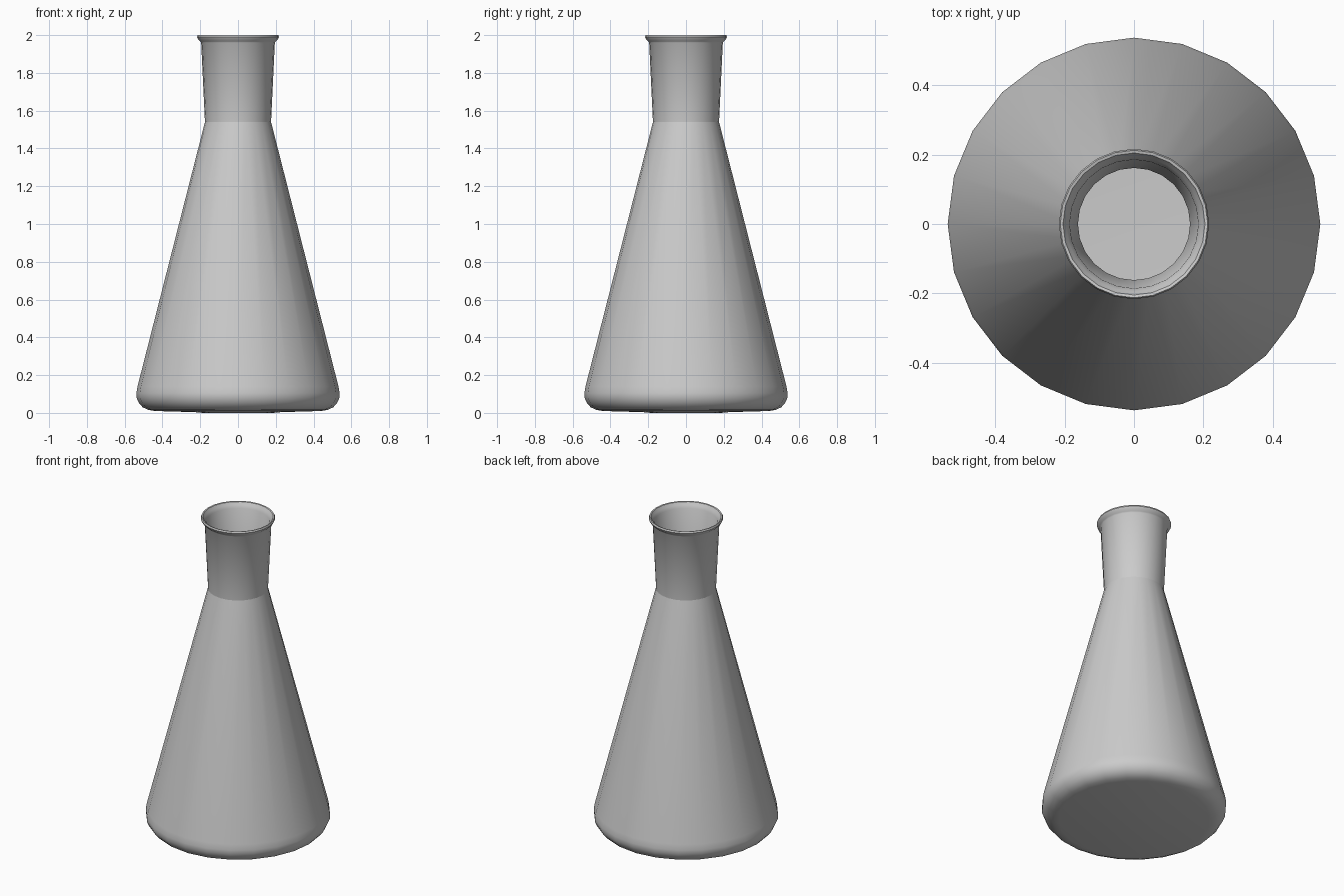
import bpy, bmesh, math

if "Cube" in bpy.data.objects:
    bpy.data.objects.remove(bpy.data.objects["Cube"])

SIDES = 24
NECK_Z = 1.54

# Outer wall from the foot up, over the lip, then the inner wall down to the floor
outer = [(0, 0.0), (0.185, 0.0), (0.23, 0.004), (0.44, 0.01), (0.475, 0.016),
         (0.505, 0.03), (0.525, 0.053), (0.537, 0.08), (0.538, 0.105),
         (0.532, 0.14), (0.175, NECK_Z), (0.195, 1.96)]
lip = [(0.2, 1.967), (0.211, 1.977), (0.217, 1.99), (0.213, 2.0),
       (0.205, 1.998), (0.196, 1.982), (0.186, 1.965)]
inner = [(0.162, NECK_Z), (0.52, 0.137), (0.525, 0.105), (0.515, 0.06),
         (0.495, 0.038), (0.44, 0.021), (0.185, 0.011), (0, 0.011)]


def lathe(name, profile):
    bm = bmesh.new()
    rings = []
    for r, z in profile:
        n = 1 if r == 0 else SIDES
        rings.append([bm.verts.new((r * math.cos(2 * math.pi * i / SIDES),
                                    r * math.sin(2 * math.pi * i / SIDES), z))
                      for i in range(n)])
    for a, b in zip(rings, rings[1:]):
        for i in range(SIDES):
            j = (i + 1) % SIDES
            if len(a) == 1:
                bm.faces.new((a[0], b[j], b[i]))
            elif len(b) == 1:
                bm.faces.new((a[i], a[j], b[0]))
            else:
                bm.faces.new((a[i], a[j], b[j], b[i]))
    bmesh.ops.recalc_face_normals(bm, faces=bm.faces[:])
    # Crisp seam where the neck meets the cone
    for e in bm.edges:
        if all(abs(v.co.z - NECK_Z) < 1e-4 for v in e.verts):
            e.smooth = False
    me = bpy.data.meshes.new(name)
    bm.to_mesh(me)
    bm.free()
    ob = bpy.data.objects.new(name, me)
    bpy.context.collection.objects.link(ob)
    bpy.context.view_layer.objects.active = ob
    ob.select_set(True)
    bpy.ops.object.shade_smooth_by_angle(angle=math.radians(35))
    return ob


# Thin-walled conical flask
lathe("conical_flask", outer + lip + inner)
